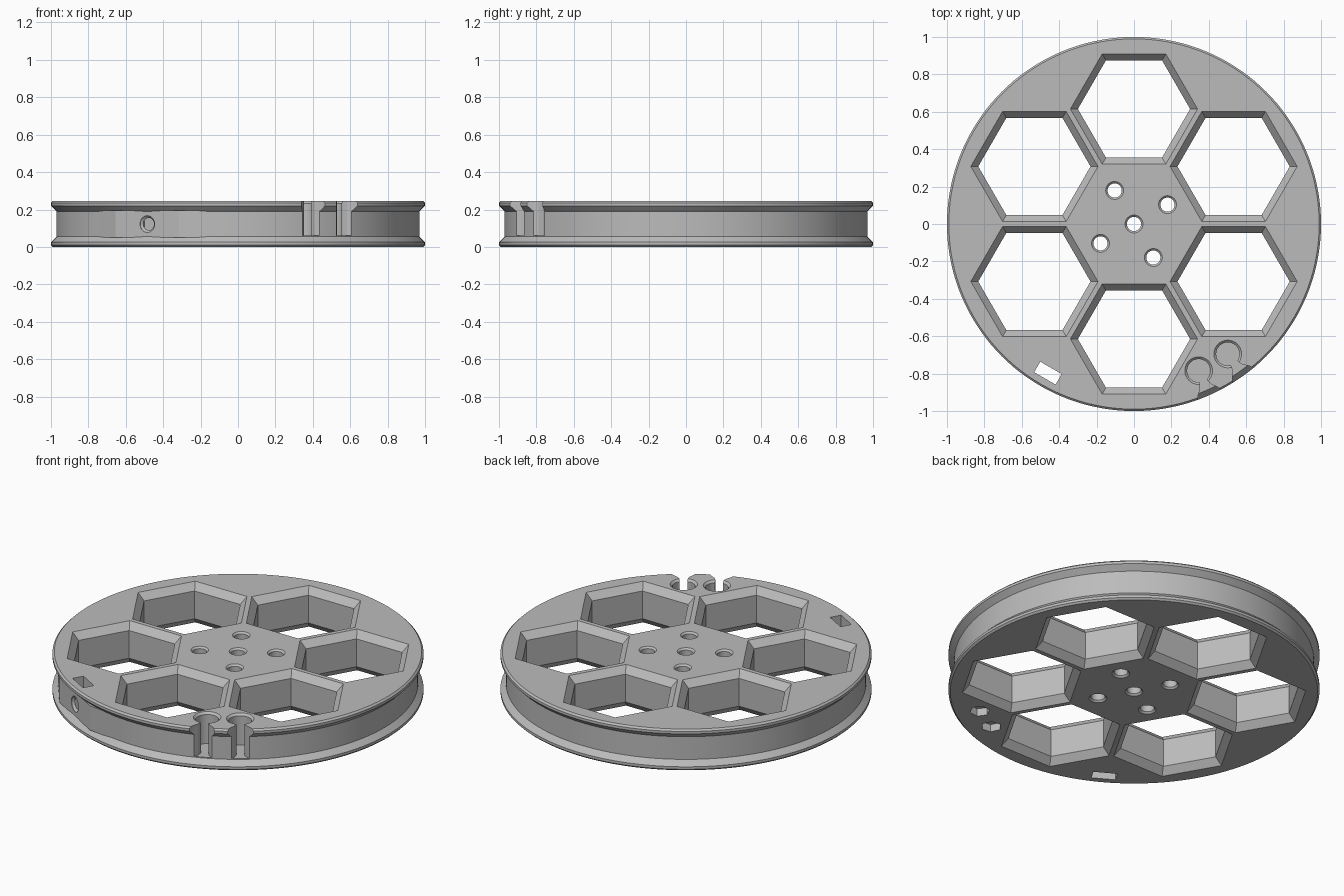
import bpy, bmesh
from math import sin, cos, pi, radians
from mathutils import Matrix

cube = bpy.data.objects.get("Cube")
if cube:
    bpy.data.objects.remove(cube, do_unlink=True)

H = 0.245

grey = bpy.data.materials.new("plain grey")
grey.use_nodes = True
color = (0.5, 0.5, 0.5, 1)
grey.diffuse_color = color
grey.node_tree.nodes["Principled BSDF"].inputs["Base Color"].default_value = color


def loft(name, sections, matrix=Matrix()):
    """Closed solid through equal-length point loops, listed bottom to top."""
    bm = bmesh.new()
    loops = [[bm.verts.new(p) for p in s] for s in sections]
    n = len(loops[0])
    for a, b in zip(loops, loops[1:]):
        for i in range(n):
            j = (i + 1) % n
            bm.faces.new((a[i], a[j], b[j], b[i]))
    bm.faces.new(loops[0][::-1])
    bm.faces.new(loops[-1])
    bmesh.ops.transform(bm, matrix=matrix, verts=bm.verts)
    bmesh.ops.recalc_face_normals(bm, faces=bm.faces)
    mesh = bpy.data.meshes.new(name)
    bm.to_mesh(mesh)
    bm.free()
    mesh.materials.append(grey)
    obj = bpy.data.objects.new(name, mesh)
    bpy.context.collection.objects.link(obj)
    return obj


def turned(name, profile, sides, matrix=Matrix()):
    """Regular solid from (radius, z) pairs."""
    return loft(name, [[(r * cos(2 * pi * i / sides), r * sin(2 * pi * i / sides), z)
                        for i in range(sides)] for r, z in profile], matrix)


def prism(name, outline, z0, z1, matrix=Matrix()):
    return loft(name, [[(x, y, z) for x, y in outline] for z in (z0, z1)], matrix)


def combine(tool, operation="DIFFERENCE"):
    mod = wheel.modifiers.new(tool.name, "BOOLEAN")
    mod.object, mod.operation, mod.solver = tool, operation, "EXACT"
    bpy.context.view_layer.objects.active = wheel
    bpy.ops.object.modifier_apply(modifier=mod.name)
    bpy.data.objects.remove(tool, do_unlink=True)


def turn(degrees):
    return Matrix.Rotation(radians(degrees), 4, "Z")


def at(x, y, z=0):
    return Matrix.Translation((x, y, z))


# Grooved wheel body
wheel = turned("grooved_wheel", [(0.99, 0), (1, 0.01), (1, 0.025), (0.97, 0.055),
                                 (0.97, 0.19), (1, 0.22), (1, H - 0.01), (0.99, H)], 144)

# Flat pad in the groove, local +x pointing outward
pad = [(0.85, -0.34), (0.908, -0.341), (0.97, -0.196),
       (0.97, 0.196), (0.908, 0.341), (0.85, 0.34)]
combine(prism("pad", pad, 0.05, 0.195, turn(240)), "UNION")

# Six chamfered hexagonal windows
for k in range(6):
    a = radians(30 + 60 * k)
    combine(turned("window", [(0.38, -0.04), (0.3, 0.04), (0.3, H - 0.04), (0.38, H + 0.04)],
                   6, at(0.615 * cos(a), 0.615 * sin(a))))

# Hub holes with small chamfers
spots = [(0, 0)] + [(0.207 * cos(radians(a)), 0.207 * sin(radians(a)))
                    for a in (30, 120, 210, 300)]
for x, y in spots:
    combine(turned("hub_hole", [(0.058, -0.01), (0.038, 0.01), (0.038, H - 0.01),
                                (0.058, H + 0.01)], 32, at(x, y)))

# Rectangular slot and the radial hole leading into it
slot = [(0.888, -0.066), (0.953, -0.066), (0.953, 0.066), (0.888, 0.066)]
combine(prism("slot", slot, -0.1, H + 0.1, turn(240)))
sideways = turn(240) @ at(0, 0, 0.122) @ Matrix.Rotation(pi / 2, 4, "Y")
combine(turned("radial_hole", [(0.033, 0.9), (0.033, 0.955), (0.045, 0.967), (0.045, 1.1)],
               32, sideways))

# Two keyhole pockets opening to the rim, with nut recesses beneath
flare = [(0.857, -0.022), (0.925, -0.022), (0.95, -0.032), (0.975, -0.055), (1.03, -0.09),
         (1.03, 0.09), (0.975, 0.055), (0.95, 0.032), (0.925, 0.022), (0.857, 0.022)]
for a in (-66.2, -54.2):
    spin = turn(a)
    seat = spin @ at(0.857, 0)
    combine(turned("pocket", [(0.062, 0.06), (0.062, H - 0.012), (0.086, H + 0.012)], 40, seat))
    combine(prism("neck", flare, 0.06, H + 0.1, spin))
    combine(turned("nut_recess", [(0.055, -0.1), (0.055, 0.045)], 6, seat))

# Smooth curved walls, crisp edges
bpy.ops.object.select_all(action="DESELECT")
wheel.select_set(True)
bpy.context.view_layer.objects.active = wheel
bpy.ops.object.shade_smooth_by_angle(angle=radians(20))
